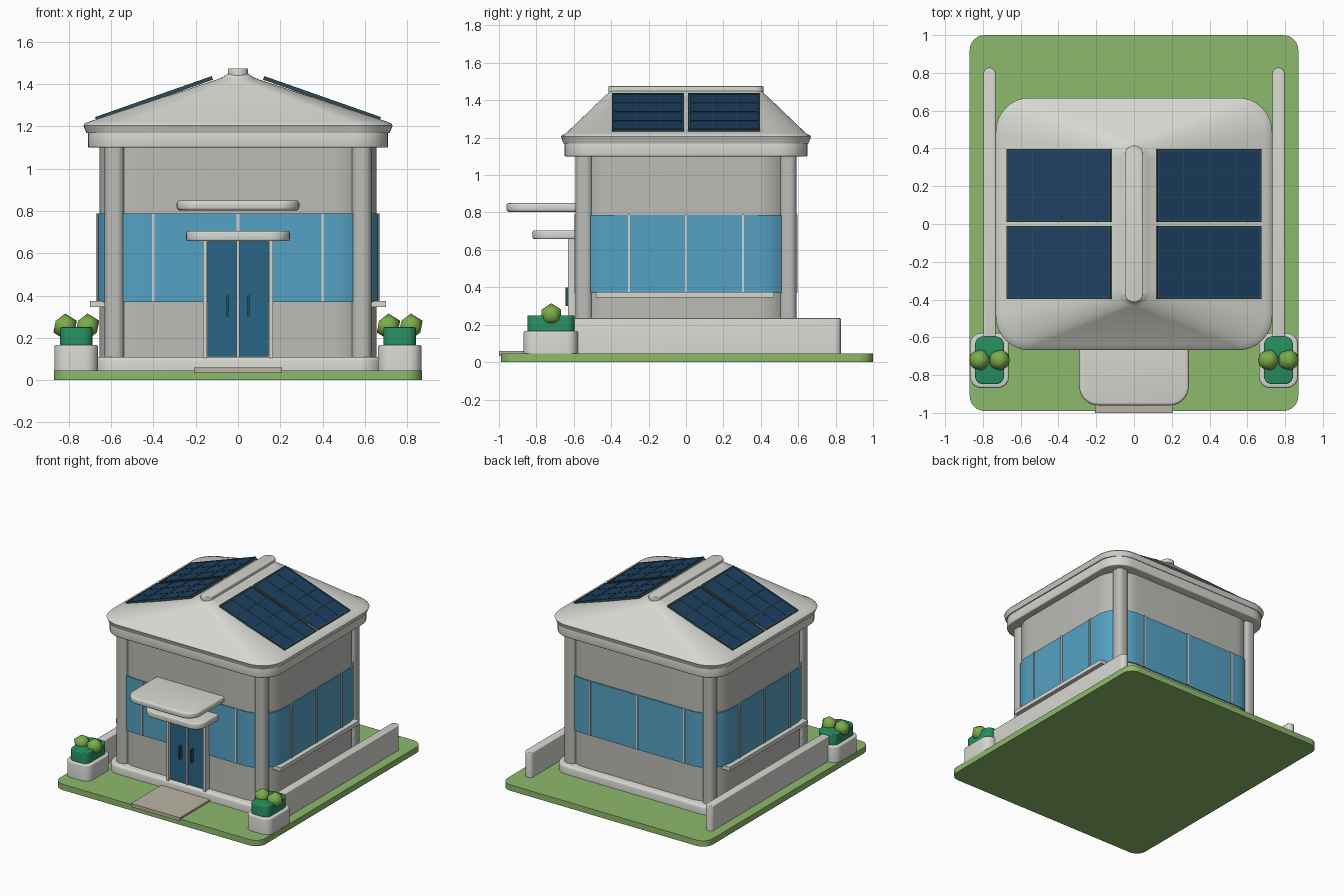
import bpy, bmesh, math
from mathutils import Matrix, Vector

if "Cube" in bpy.data.objects:
    bpy.data.objects.remove(bpy.data.objects["Cube"])


def mat(name, rgb):
    m = bpy.data.materials.new(name)
    m.diffuse_color = (*rgb, 1)
    m.use_nodes = True
    m.node_tree.nodes["Principled BSDF"].inputs["Base Color"].default_value = m.diffuse_color
    return m


GRASS = mat("grass", (0.27, 0.49, 0.15))
GLASS = mat("glass", (0.09, 0.36, 0.55))
DOOR = mat("door_blue", (0.02, 0.13, 0.24))
SOLAR = mat("solar_blue", (0.012, 0.05, 0.12))
FRAME = mat("dark_frame", (0.03, 0.07, 0.09))
HEDGE = mat("hedge_green", (0.02, 0.27, 0.12))
BUSH = mat("bush_green", (0.2, 0.42, 0.07))
STONE = mat("path_stone", (0.5, 0.45, 0.37))
TRIM = mat("pale_trim", (0.68, 0.68, 0.64))
WALL = mat("wall_grey", (0.5, 0.5, 0.47))


def finish(name, bm, material, angle=35):
    bmesh.ops.recalc_face_normals(bm, faces=bm.faces)
    me = bpy.data.meshes.new(name)
    bm.to_mesh(me)
    bm.free()
    for p in me.polygons:
        p.use_smooth = True
    me.set_sharp_from_angle(angle=math.radians(angle))
    if material:
        me.materials.append(material)
    ob = bpy.data.objects.new(name, me)
    bpy.context.collection.objects.link(ob)
    return ob


def loft(name, rings, material=None, center=(0, 0), seg=8, angle=35):
    """Stack rounded rectangles given as (half x, half y, corner radius, z)."""
    bm = bmesh.new()
    loops = []
    for hx, hy, r, z in rings:
        pts = []
        for k, (sx, sy) in enumerate([(1, 1), (-1, 1), (-1, -1), (1, -1)]):
            for i in range(seg + 1):
                a = math.pi / 2 * (k + i / seg)
                pts.append(bm.verts.new((center[0] + sx * (hx - r) + r * math.cos(a),
                                         center[1] + sy * (hy - r) + r * math.sin(a), z)))
        loops.append(pts)
    n = len(loops[0])
    for a, b in zip(loops, loops[1:]):
        for i in range(n):
            bm.faces.new((a[i], a[(i + 1) % n], b[(i + 1) % n], b[i]))
    bm.faces.new(loops[0][::-1])
    bm.faces.new(loops[-1])
    return finish(name, bm, material, angle)


def slab(name, x0, x1, y0, y1, z0, z1, r, material=None, bevel=0.0, under=False):
    """Vertical rounded block with optional rounded top (and bottom) rim."""
    hx, hy, b = (x1 - x0) / 2, (y1 - y0) / 2, bevel
    rings = [(hx, hy, r, z0), (hx, hy, r, z1)]
    if b:
        steps = [(b * (1 - math.cos(t)), b * (1 - math.sin(t)))
                 for t in (0, math.pi / 6, math.pi / 3, math.pi / 2)]
        top = [(hx - i, hy - i, r - i, z1 - d) for i, d in steps]
        low = [(hx - i, hy - i, r - i, z0 + d) for i, d in reversed(steps)]
        rings = (low if under else rings[:1]) + top
    return loft(name, rings, material, ((x0 + x1) / 2, (y0 + y1) / 2))


def box(name, center, size, material=None, tilt=0, offset=(0, 0, 0)):
    """Box of given size; tilt is about y, offset is in the tilted frame."""
    bm = bmesh.new()
    m = (Matrix.Translation(center) @ Matrix.Rotation(tilt, 4, 'Y')
         @ Matrix.Translation(offset) @ Matrix.Diagonal((*size, 1)))
    bmesh.ops.create_cube(bm, size=1, matrix=m)
    return finish(name, bm, material)


# Ground, path and plinth
slab("lawn", -0.87, 0.87, -0.99, 1.0, 0, 0.045, 0.08, GRASS)
box("front_path", (0, -0.8, 0.046), (0.415, 0.4, 0.026), STONE)
slab("plinth", -0.69, 0.69, -0.635, 0.635, 0.04, 0.11, 0.12, TRIM, 0.02)

# Main walls and the glazing band
loft("walls", [(0.656, 0.582, 0.2, 0.1), (0.656, 0.582, 0.2, 1.12)], WALL, seg=12)
loft("window_band", [(0.664, 0.59, 0.2, 0.37), (0.664, 0.59, 0.2, 0.787)], GLASS, seg=12)

# Corner columns
for sx in (-1, 1):
    for sy in (-1, 1):
        cx, cy = sx * 0.585, sy * 0.545
        slab("corner_column", cx - 0.046, cx + 0.046, cy - 0.046, cy + 0.046,
             0.1, 1.11, 0.035, WALL)

# Window mullions
for s in (-1, 1):
    for y in (-0.305, 0, 0.305):
        box("side_mullion", (s * 0.664, y, 0.58), (0.014, 0.012, 0.416), TRIM)
    for x in (-0.4, 0, 0.4):
        box("mullion", (x, s * 0.59, 0.58), (0.012, 0.014, 0.416), TRIM)
    # Side window sills
    box("window_sill", (s * 0.665, -0.005, 0.36), (0.07, 0.95, 0.03), TRIM)

# Roof: fascia, hipped shell and ridge cap
slab("fascia", -0.71, 0.71, -0.65, 0.65, 1.1, 1.18, 0.16, TRIM, 0.008, True)
loft("roof", [(0.718, 0.655, 0.17, 1.17), (0.732, 0.668, 0.18, 1.205),
              (0.725, 0.662, 0.18, 1.214), (0.7, 0.64, 0.175, 1.225),
              (0.1, 0.435, 0.095, 1.422), (0.07, 0.418, 0.065, 1.435),
              (0.048, 0.41, 0.046, 1.45)], TRIM, seg=12, angle=50)
slab("ridge_cap", -0.048, 0.048, -0.415, 0.415, 1.44, 1.475, 0.047, TRIM, 0.006)

# Solar panels with frames and cell lines
L, W = 0.585, 0.385
for sx in (-1, 1):
    for sy in (-1, 1):
        c, t = (sx * 0.397, sy * 0.204, 1.333), sx * 0.338
        box("solar_panel", c, (L - 0.02, W - 0.02, 0.012), SOLAR, t)
        for s in (-1, 1):
            box("panel_frame_end", c, (0.012, W, 0.018), FRAME, t, (s * (L / 2 - 0.006), 0, 0))
            box("panel_frame_side", c, (L, 0.012, 0.018), FRAME, t, (0, s * (W / 2 - 0.006), 0))
        for k in (-1, 0, 1):
            box("cell_line", c, (0.004, W - 0.02, 0.004), FRAME, t, (k * L / 4, 0, 0.006))
        for k in (-1, 1):
            box("cell_line", c, (L - 0.02, 0.004, 0.004), FRAME, t, (0, k * W / 6, 0.006))

# Entrance: doors, jambs, handles and two canopies
for s in (-1, 1):
    box("door_leaf", (s * 0.0745, -0.59, 0.383), (0.139, 0.04, 0.545), DOOR)
    box("door_jamb", (s * 0.156, -0.605, 0.385), (0.02, 0.05, 0.56), TRIM)
    box("door_handle", (s * 0.05, -0.63, 0.35), (0.01, 0.03, 0.1), FRAME)
box("door_post", (0, -0.6, 0.385), (0.012, 0.045, 0.55), TRIM)
slab("door_hood", -0.245, 0.245, -0.82, -0.45, 0.657, 0.705, 0.09, TRIM, 0.01, True)
slab("upper_canopy", -0.29, 0.29, -0.96, -0.42, 0.803, 0.85, 0.1, TRIM, 0.014, True)

# Garden walls, planters, hedges and bushes on both sides
for s in (-1, 1):
    x = s * 0.765
    slab("garden_wall", x - 0.032, x + 0.032, -0.62, 0.828, 0.04, 0.235, 0.031, TRIM, 0.006)
    slab("planter", x - 0.103, x + 0.103, -0.868, -0.578, 0.04, 0.167, 0.06, TRIM, 0.01)
    slab("hedge", x - 0.077, x + 0.077, -0.848, -0.595, 0.16, 0.25, 0.045, HEDGE, 0.006)
    for d in (-0.053, 0.053):
        bm = bmesh.new()
        bmesh.ops.create_icosphere(bm, subdivisions=1, radius=0.062,
                                   matrix=Matrix.Translation(Vector((x + d, -0.72, 0.253))))
        finish("bush", bm, BUSH, 60)
